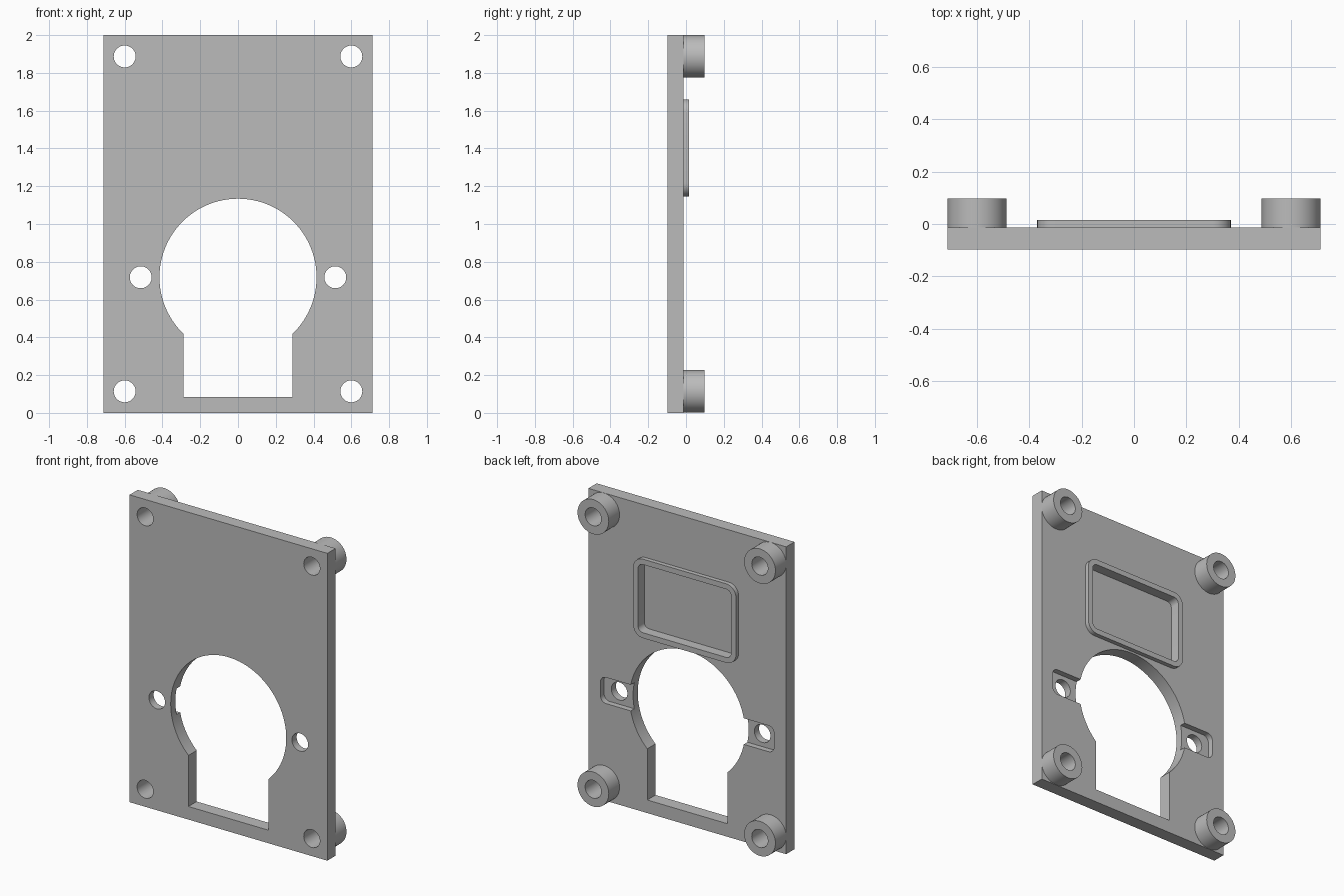
import bpy, bmesh, math

cube = bpy.data.objects.get("Cube")
if cube:
    bpy.data.objects.remove(cube, do_unlink=True)

grey = bpy.data.materials.new("plain grey")
grey.use_nodes = True
color = (0.5, 0.5, 0.5, 1)
grey.diffuse_color = color
grey.node_tree.nodes["Principled BSDF"].inputs["Base Color"].default_value = color

FRONT, BACK, POCKET = -0.098, -0.013, -0.05


def circle(cx, cz, r, n=48):
    return [(cx + r * math.cos(2 * math.pi * i / n),
             cz + r * math.sin(2 * math.pi * i / n)) for i in range(n)]


def rounded_rect(cx, cz, hx, hz, r=0, steps=8):
    if r == 0:
        return [(cx + hx, cz + hz), (cx - hx, cz + hz),
                (cx - hx, cz - hz), (cx + hx, cz - hz)]
    pts = []
    for k, (sx, sz) in enumerate(((1, 1), (-1, 1), (-1, -1), (1, -1))):
        for i in range(steps + 1):
            a = (k + i / steps) * math.pi / 2
            pts.append((cx + sx * (hx - r) + r * math.cos(a),
                        cz + sz * (hz - r) + r * math.sin(a)))
    return pts


def prism(name, outline, y0, y1):
    """Extrude an x-z outline from y0 to y1."""
    bm = bmesh.new()
    face = bm.faces.new([bm.verts.new((x, y0, z)) for x, z in outline])
    ext = bmesh.ops.extrude_face_region(bm, geom=[face])
    moved = [g for g in ext["geom"] if isinstance(g, bmesh.types.BMVert)]
    bmesh.ops.translate(bm, verts=moved, vec=(0, y1 - y0, 0))
    bmesh.ops.recalc_face_normals(bm, faces=bm.faces)
    mesh = bpy.data.meshes.new(name)
    bm.to_mesh(mesh)
    bm.free()
    mesh.materials.append(grey)
    obj = bpy.data.objects.new(name, mesh)
    bpy.context.collection.objects.link(obj)
    return obj


def cut(target, outline, y0=-0.3, y1=0.3):
    """Subtract a prism from the target."""
    cutter = prism("cutter", outline, y0, y1)
    cutter.hide_render = True
    mod = target.modifiers.new("cut", "BOOLEAN")
    mod.operation, mod.solver, mod.object = "DIFFERENCE", "EXACT", cutter
    bpy.context.view_layer.objects.active = target
    bpy.ops.object.modifier_apply(modifier=mod.name)
    bpy.data.objects.remove(cutter, do_unlink=True)


# Plate with keyhole-shaped opening
plate = prism("plate", rounded_rect(0, 1, 0.712, 1), FRONT, BACK)
cut(plate, circle(0, 0.718, 0.416, 96))
cut(plate, rounded_rect(0, 0.285, 0.288, 0.2))

# Side screw holes with shallow notches open to the big circle
for side in (-1, 1):
    cut(plate, rounded_rect(side * 0.475, 0.718, 0.15, 0.085, 0.04), POCKET, 0.3)
    cut(plate, circle(side * 0.515, 0.718, 0.058))

# Rectangular pocket with a raised rim
inner = rounded_rect(0, 1.403, 0.335, 0.222, 0.035)
cut(plate, inner, POCKET, 0.3)
rim = prism("pocket_rim", rounded_rect(0, 1.403, 0.37, 0.257, 0.07), BACK, 0.015)
cut(rim, inner)

# Corner standoffs, bored through the plate
parts = [plate, rim]
for xname, x in (("right", -0.6), ("left", 0.6)):
    for zname, z in (("lower", 0.114), ("upper", 1.887)):
        post = prism(f"{zname}_{xname}_standoff", circle(x, z, 0.1125), BACK, 0.098)
        cut(post, circle(x, z, 0.058))
        cut(plate, circle(x, z, 0.058))
        parts.append(post)

# Smooth round walls, keep edges sharp
bpy.ops.object.select_all(action="DESELECT")
for obj in parts:
    obj.select_set(True)
bpy.context.view_layer.objects.active = plate
bpy.ops.object.shade_smooth_by_angle(angle=math.radians(30))
